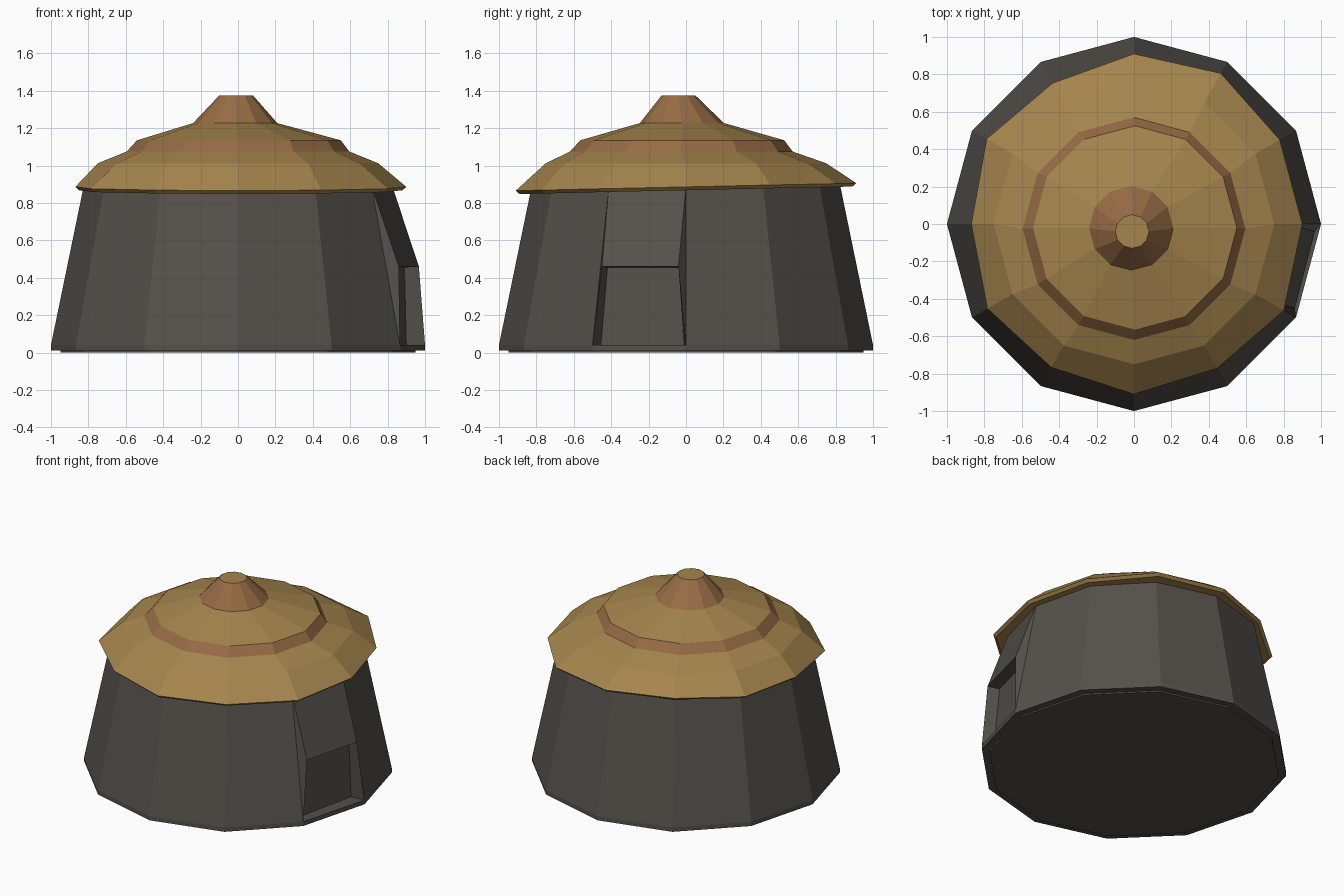
import bpy
from math import sin, cos, radians

if "Cube" in bpy.data.objects:
    bpy.data.objects.remove(bpy.data.objects["Cube"])

N = 12


def material(name, rgb):
    m = bpy.data.materials.new(name)
    m.diffuse_color = (*rgb, 1)
    m.use_nodes = True
    m.node_tree.nodes["Principled BSDF"].inputs["Base Color"].default_value = m.diffuse_color
    return m


STONE = material("dark_stone", (0.09, 0.082, 0.072))
THATCH = material("thatch", (0.38, 0.235, 0.075))
BINDING = material("binding", (0.31, 0.15, 0.06))


def ring(r, z, cx=0, cy=0):
    return [(cx + r * cos(radians(30 * i)), cy + r * sin(radians(30 * i)), z)
            for i in range(N)]


def make(name, verts, faces, mat):
    me = bpy.data.meshes.new(name)
    me.from_pydata(verts, [], faces)
    me.materials.append(mat)
    ob = bpy.data.objects.new(name, me)
    bpy.context.collection.objects.link(ob)
    return ob


def loft(name, rings, mat, bottom=False, top=False, skip=()):
    verts = [v for r in rings for v in r]
    faces = []
    for k in range(len(rings) - 1):
        for i in range(N):
            if i not in skip:
                j = (i + 1) % N
                faces.append((k * N + i, k * N + j, (k + 1) * N + j, (k + 1) * N + i))
    if bottom:
        faces.append(tuple(reversed(range(N))))
    if top:
        faces.append(tuple(range(len(verts) - N, len(verts))))
    return make(name, verts, faces, mat)


# Plinth with a small recessed foot
loft("plinth", [ring(0.95, 0), ring(0.95, 0.01), ring(1, 0.01), ring(1, 0.04)],
     STONE, bottom=True, top=True)

# Tapered wall, one facet left open for the doorway
low, high = ring(1, 0.04), ring(0.825, 0.89)
loft("wall", [low, high], STONE, skip=(11,))

# Doorway: flared facet above, recessed panel below
door = [
    low[11], low[0], high[11], high[0],                 # 0-3 facet corners
    (0.86, -0.45, 0.46), (0.967, -0.04, 0.46),          # 4-5 outer lintel
    (0.785, -0.42, 0.455), (0.89, -0.02, 0.455),        # 6-7 inner lintel
    (0.80, -0.455, 0.04), (0.90, -0.01, 0.04),          # 8-9 panel foot
]
make("doorway", door, [
    (4, 5, 3, 2),
    (6, 7, 5, 4),
    (8, 9, 7, 6),
    (0, 8, 6, 4),
    (9, 1, 5, 7),
    (0, 4, 2),
    (1, 3, 5),
], STONE)

# Uneven eave, lower at the front
EAVE = [0.90, 0.90, 0.93, 0.91, 0.87, 0.91, 0.87, 0.905, 0.885, 0.91, 0.89, 0.925]


def eave(inset, z):
    out = []
    for i, r in enumerate(EAVE):
        a = radians(30 * i)
        out.append(((r - inset) * cos(a), (r - inset) * sin(a), z + 0.02 * sin(a)))
    return out


shoulder = ring(0.595, 1.075, 0, -0.025)
collar = ring(0.545, 1.135, 0.005, -0.02)
neck = ring(0.225, 1.227, -0.015, -0.022)
crown = ring(0.09, 1.375, -0.01, -0.04)

# Roof parts from eave to tip
loft("lower_roof", [eave(0.09, 0.872), eave(0.02, 0.868), eave(0, 0.886),
                    ring(0.75, 1.012, 0.0, 0.0), shoulder], THATCH, bottom=True)
loft("roof_band", [shoulder, collar], BINDING)
loft("upper_roof", [collar, neck], THATCH)
loft("roof_cap", [neck, crown], BINDING)
make("cap_top", crown, [tuple(range(N))], THATCH)
